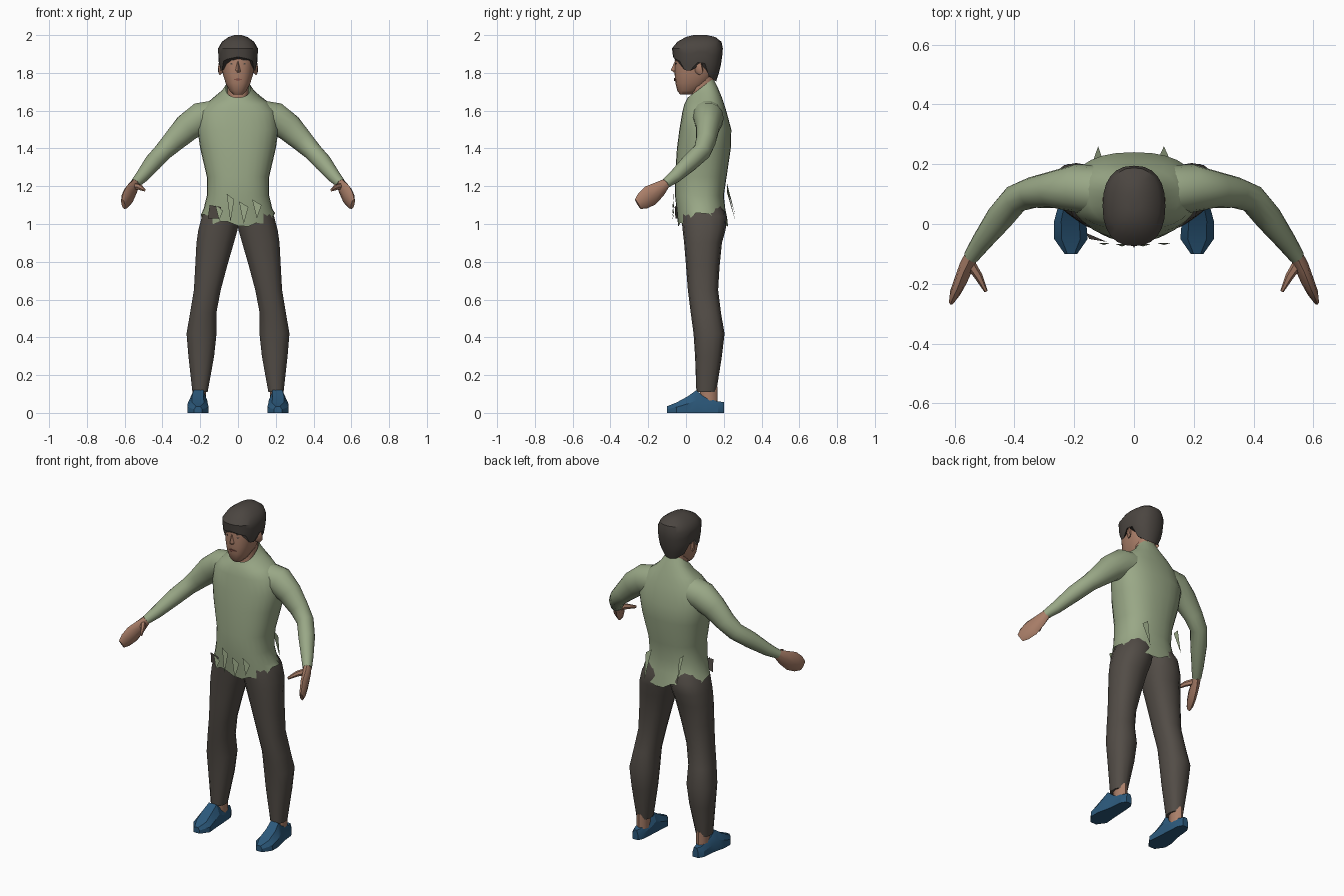
import bpy, bmesh, math, random
from mathutils import Vector

cube = bpy.data.objects.get("Cube")
if cube:
    bpy.data.objects.remove(cube, do_unlink=True)
random.seed(4)


def material(name, *rgb):
    m = bpy.data.materials.new(name)
    m.use_nodes = True
    m.diffuse_color = (*rgb, 1)
    bsdf = next(n for n in m.node_tree.nodes if n.type == 'BSDF_PRINCIPLED')
    bsdf.inputs["Base Color"].default_value = (*rgb, 1)
    return m


SHIRT = material("sage_shirt", .32, .39, .24)
PANTS = material("charcoal_trousers", .085, .073, .062)
HAIR = material("dark_hair", .07, .06, .052)
SKIN = material("skin", .40, .21, .14)
SHOE = material("blue_shoe", .025, .10, .20)
LIP = material("lip", .22, .08, .06)


def loft(name, rings, mat, caps=True, angle=50, side=1):
    """Skin a list of equal-length point rings; side=-1 mirrors across x."""
    bm = bmesh.new()
    loops = [[bm.verts.new((p[0] * side, p[1], p[2])) for p in r] for r in rings]
    n = len(loops[0])
    for a, b in zip(loops, loops[1:]):
        for i in range(n):
            j = (i + 1) % n
            bm.faces.new((a[i], a[j], b[j], b[i]))
    if caps:
        bm.faces.new(loops[0])
        bm.faces.new(loops[-1])
    bmesh.ops.recalc_face_normals(bm, faces=bm.faces)
    return finish(name, bm, mat, angle)


def finish(name, bm, mat, angle=50):
    me = bpy.data.meshes.new(name)
    bm.to_mesh(me)
    bm.free()
    me.materials.append(mat)
    if angle:
        for p in me.polygons:
            p.use_smooth = True
        me.set_sharp_from_angle(angle=math.radians(angle))
    ob = bpy.data.objects.new(name, me)
    bpy.context.collection.objects.link(ob)
    return ob


def power(v, e):
    return math.copysign(abs(v) ** e, v)


def oval(x0, x1, yf, yb, zf, zb, n=16, e=.85):
    """Rounded ring between four limits, tilted from zf (front) to zb (back)."""
    pts = []
    for i in range(n):
        a = math.tau * i / n
        s, c = power(math.sin(a), e), power(math.cos(a), e)
        pts.append(Vector(((x0 + x1) / 2 + s * (x1 - x0) / 2,
                           (yf + yb) / 2 - c * (yb - yf) / 2,
                           (zf + zb) / 2 + c * (zf - zb) / 2)))
    return pts


def tube(name, stations, mat, n=10, side=1):
    """Limb along stations (point, sideways radius, upright radius)."""
    pts = [Vector(s[0]) for s in stations]
    rings = []
    for i, (_, ru, rv) in enumerate(stations):
        t = (pts[min(i + 1, len(pts) - 1)] - pts[max(i - 1, 0)]).normalized()
        u = t.cross(Vector((0, 0, 1))).normalized()
        v = u.cross(t)
        rings.append([pts[i] + u * ru * math.cos(math.tau * k / n)
                      + v * rv * math.sin(math.tau * k / n) for k in range(n)])
    return loft(name, rings, mat, side=side)


def lerp_table(table, x):
    """Linear lookup of a row in an ascending table keyed by its first column."""
    for a, b in zip(table, table[1:]):
        if x <= b[0]:
            f = max(0, (x - a[0]) / (b[0] - a[0]))
            return [p + (q - p) * f for p, q in zip(a[1:], b[1:])]
    return table[-1][1:]


# Shirt body with a ragged hem: front z, back z, half width, front y, back y
body = [(1.67, 1.77, .065, .01, .145), (1.65, 1.73, .09, 0, .165),
        (1.63, 1.67, .15, -.01, .19), (1.59, 1.61, .2, -.02, .21),
        (1.5, 1.5, .215, -.035, .24), (1.4, 1.4, .2, -.048, .237),
        (1.25, 1.25, .165, -.058, .215), (1.15, 1.15, .165, -.058, .2),
        (1.08, 1.08, .182, -.05, .208), (1.03, 1.03, .197, -.042, .222)]
rings = [oval(-w, w, yf, yb, zf, zb, 28) for zf, zb, w, yf, yb in body]
for i, p in enumerate(rings[-1]):
    p.z += .01 - .04 * math.cos(math.tau * i / 28) ** 2 + random.uniform(-.02, .025)
loft("shirt_body", rings, SHIRT, caps=False, angle=60)

# Loose torn strips: x, y, top z, tip z, width
bm = bmesh.new()
for x, y, top, tip, w in [(-.1, -.07, 1.1, 1.02, .04), (-.04, -.075, 1.16, 1.01, .04),
                          (.03, -.075, 1.12, 1.0, .05), (.1, -.07, 1.13, 1.03, .05),
                          (-.12, .24, 1.22, 1.05, .03), (.1, .24, 1.2, 1.02, .04)]:
    tip_y = y + math.copysign(.02, y) * (y > 0)
    bm.faces.new([bm.verts.new(p) for p in
                  ((x - w / 2, y * .9, top), (x + w / 2, y * .9, top - .03), (x, tip_y, tip))])
finish("torn_strips", bm, SHIRT, 0)

# Dark gap in the torn front hem
bm = bmesh.new()
bm.faces.new([bm.verts.new(p) for p in ((-.16, -.03, 1.03), (-.1, -.056, 1.03),
                                        (-.09, -.06, 1.09), (-.15, -.05, 1.1))])
finish("hem_gap", bm, PANTS, 0)

# Limbs, built for both sides
for label, s in (("left", 1), ("right", -1)):
    tube(label + "_sleeve", [((.1, .11, 1.575), .085, .085), ((.2, .12, 1.56), .08, .085),
                             ((.27, .115, 1.51), .062, .075), ((.34, .105, 1.44), .052, .06),
                             ((.395, .085, 1.385), .048, .05), ((.45, .02, 1.325), .046, .047),
                             ((.51, -.06, 1.25), .034, .035), ((.545, -.11, 1.213), .026, .026)],
         SHIRT, 14, s)
    tube(label + "_hand", [((.54, -.1, 1.22), .023, .024), ((.56, -.14, 1.185), .024, .042),
                           ((.58, -.19, 1.15), .022, .056), ((.598, -.23, 1.122), .018, .047),
                           ((.608, -.255, 1.105), .01, .03)], SKIN, 8, s)
    tube(label + "_thumb", [((.55, -.13, 1.2), .018, .02), ((.52, -.175, 1.195), .014, .016),
                            ((.495, -.225, 1.18), .006, .008)], SKIN, 6, s)

    # Trouser leg: z, inner x, outer x, front y, back y
    leg = [(1.12, -.01, .15, -.03, .18), (1.04, -.01, .193, -.025, .215),
           (.97, 0, .212, -.018, .21), (.9, .02, .222, -.01, .19),
           (.78, .055, .228, .0, .178), (.65, .09, .235, .01, .17),
           (.53, .113, .255, .025, .185), (.42, .112, .274, .04, .204),
           (.3, .125, .264, .048, .19), (.11, .16, .242, .055, .16)]
    loft(label + "_trouser_leg", [oval(a, b, c, d, z, z, 14) for z, a, b, c, d in leg],
         PANTS, side=s)
    loft(label + "_ankle", [oval(.17, .232, .075, .168, z, z, 8) for z in (.14, .04)],
         SKIN, side=s)

    # Shoe: y, inner x, outer x, height
    shoe = [(-.1, .19, .232, .035), (-.05, .155, .267, .055), (.01, .16, .267, .088),
            (.055, .163, .255, .12), (.095, .165, .247, .085), (.17, .17, .24, .06),
            (.2, .185, .222, .058)]
    loft(label + "_shoe", [[(a, y, 0), (b, y, 0), (b, y, h * .55), (b - (b - a) * .22, y, h),
                            (a + (b - a) * .22, y, h), (a, y, h * .55)]
                           for y, a, b, h in shoe], SHOE, angle=25, side=s)

    # Ear, eye and brow
    tube(label + "_ear", [((.078, .05, 1.82), .006, .022), ((.092, .065, 1.825), .012, .038),
                          ((.1, .085, 1.83), .006, .03)], SKIN, 8, s)
    for part, z, w, h, y in (("eye", 1.848, .014, .004, -.058), ("brow", 1.868, .018, .003, -.06)):
        loft(f"{label}_{part}", [[(.034 - w, y + d + .012, z), (.034, y + d, z - h),
                                  (.034 + w, y + d + .016, z), (.034, y + d, z + h)]
                                 for d in (0, .008)], HAIR, angle=0, side=s)

# Neck and face: z, half width, front y, back y
loft("neck", [oval(-w, w, yf, .15, z, z, 12) for z, w, yf in
              ((1.6, .07, .02), (1.68, .056, .03), (1.78, .058, .02))], SKIN)
face = [(1.685, .026, -.03, .03), (1.705, .045, -.046, .07), (1.745, .066, -.056, .12),
        (1.79, .08, -.06, .15), (1.83, .086, -.059, .16), (1.87, .09, -.058, .165),
        (1.93, .09, -.05, .17)]
loft("face", [oval(-w, w, yf, yb, z, z, 18) for z, w, yf, yb in face], SKIN)
loft("nose", [[(-w, -.05, z), (0, y, z), (w, -.05, z)] for z, w, y in
              ((1.86, .008, -.06), (1.815, .017, -.08), (1.802, .016, -.064))], SKIN, angle=0)
loft("mouth", [[(-.027, y + .008, 1.765), (0, y, 1.758), (.027, y + .008, 1.765), (0, y, 1.772)]
               for y in (-.064, -.055)], LIP, angle=0)

# Hair cap: outline by height, lower edge by angle from the front
outline = [(1.74, .056, -.05, .155), (1.81, .094, -.06, .178), (1.87, .104, -.067, .19),
           (1.93, .105, -.074, .195), (1.965, .085, -.045, .188), (1.99, .05, 0, .155),
           (2, .02, .04, .11)]
edge = [(0, 1.885), (30, 1.872), (50, 1.86), (60, 1.815), (80, 1.81), (90, 1.855),
        (105, 1.85), (120, 1.785), (150, 1.76), (180, 1.755)]
count = 24
rings = []
for k in range(8):
    ring = []
    for i in range(count):
        deg = 360 * i / count
        low = lerp_table(edge, min(deg, 360 - deg))[0]
        z = low + (1.93 - low) * k / 4 if k < 5 else outline[k - 1][0]
        w, yf, yb = lerp_table(outline, z)
        ring.append(oval(-w, w, yf, yb, z, z, count)[i])
    rings.append(ring)
loft("hair", rings, HAIR, angle=35)
